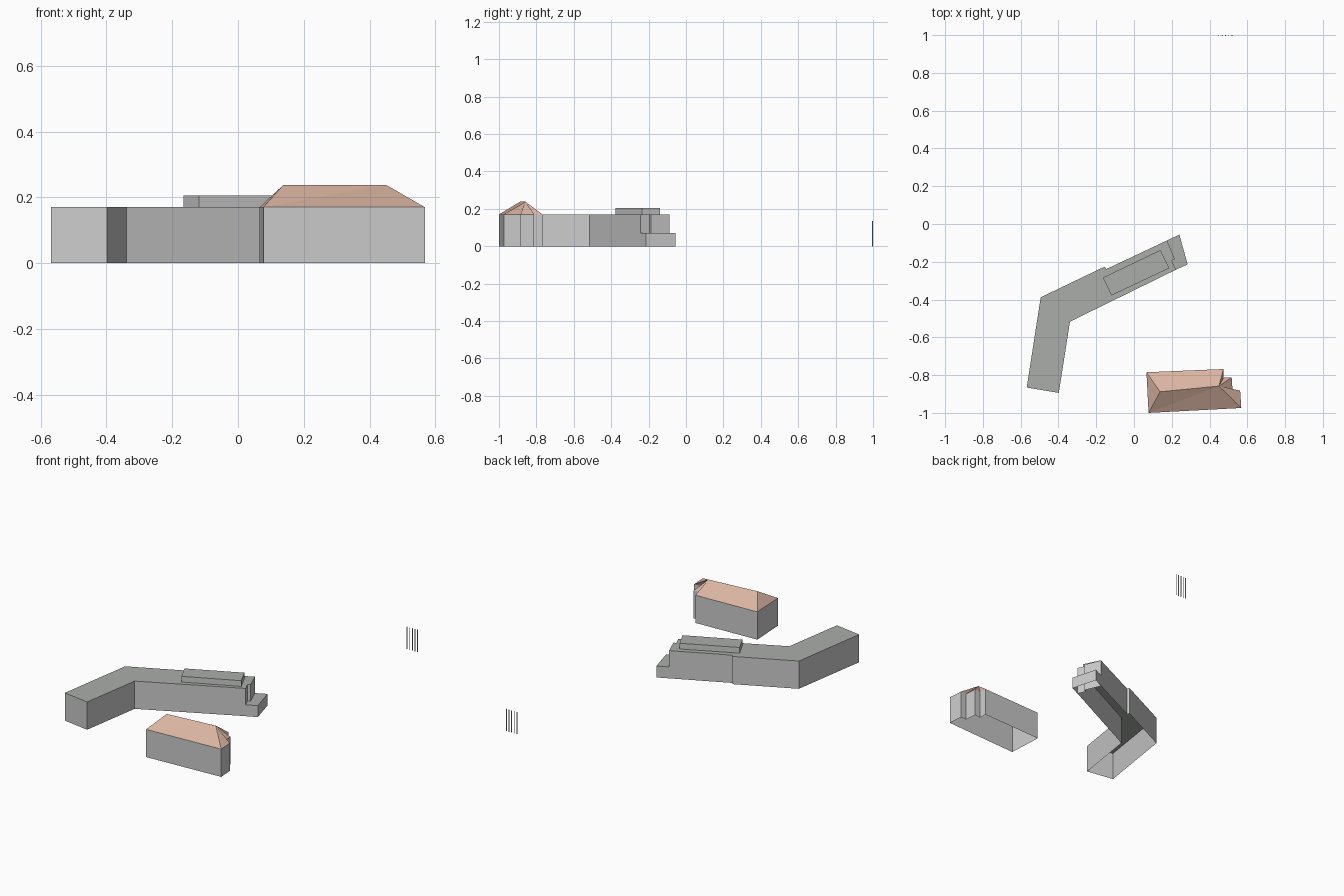
import bpy, bmesh

if "Cube" in bpy.data.objects:
    bpy.data.objects.remove(bpy.data.objects["Cube"])

def material(name, rgb):
    m = bpy.data.materials.new(name)
    m.diffuse_color = (*rgb, 1)
    m.use_nodes = True
    m.node_tree.nodes["Principled BSDF"].inputs["Base Color"].default_value = m.diffuse_color
    return m

TILE = material("roof_tile", (0.70, 0.46, 0.36))
FLAT = material("flat_roof_grey", (0.40, 0.42, 0.40))

def make(name, verts, faces, mat=None):
    """Flat-shaded mesh object with optional material."""
    me = bpy.data.meshes.new(name)
    me.from_pydata(verts, [], faces)
    me.update()
    if mat:
        me.materials.append(mat)
    ob = bpy.data.objects.new(name, me)
    bpy.context.collection.objects.link(ob)
    return ob

def walls(name, outline, z0, z1):
    """Open ring of walls over a counter-clockwise outline."""
    n = len(outline)
    verts = [(x, y, z) for z in (z0, z1) for x, y in outline]
    return make(name, verts, [(i, (i + 1) % n, (i + 1) % n + n, i + n) for i in range(n)])

def flat_block(name, outline, z0, z1):
    """Walls plus a flat roof."""
    walls(name + "_walls", outline, z0, z1)
    make(name + "_roof", [(x, y, z1) for x, y in outline], [range(len(outline))], FLAT)

# Bent main building, with its stepped east end and slightly recessed back wall
end = [(0.222, -0.242), (0.200, -0.194), (0.216, -0.186), (0.175, -0.087)]
bent = [(-0.568, -0.866), (-0.398, -0.894), (-0.339, -0.517)] + end + \
       [(-0.147, -0.239), (-0.156, -0.226), (-0.494, -0.388)]
flat_block("bent_building", bent, 0, 0.17)

# Low annex against the east end
flat_block("low_annex", [end[0], (0.284, -0.214), (0.240, -0.056)] + end[::-1][:3], 0, 0.07)

# Set-back upper storey
upper = [(-0.119, -0.378), (0.187, -0.234), (0.140, -0.138), (-0.165, -0.284)]
flat_block("upper_storey", upper, 0.17, 0.205)

# Small house: walls with a stepped east side
house = [(0.077, -1.0), (0.568, -0.974), (0.562, -0.882), (0.522, -0.884),
         (0.517, -0.812), (0.475, -0.814), (0.473, -0.768), (0.066, -0.785)]
walls("house_walls", house, 0, 0.17)

# Hipped roof: each eave edge rises to the ridge
W, E = 8, 9
roof_verts = [(x, y, 0.17) for x, y in house] + [(0.138, -0.888, 0.238), (0.450, -0.858, 0.238)]
roof_faces = [(0, 1, E), (0, E, W), (6, 7, W), (6, W, E), (7, 0, W)]
roof_faces += [(i, i + 1, E) for i in range(1, 6)]
make("house_hipped_roof", roof_verts, roof_faces, TILE)

# Row of five slender poles
for i in range(5):
    bpy.ops.mesh.primitive_cylinder_add(vertices=8, radius=0.0025, depth=0.135,
                                        location=(0.449 + 0.0175 * i, 0.9975, 0.0675))
    bpy.context.object.name = f"pole_{i + 1}"
